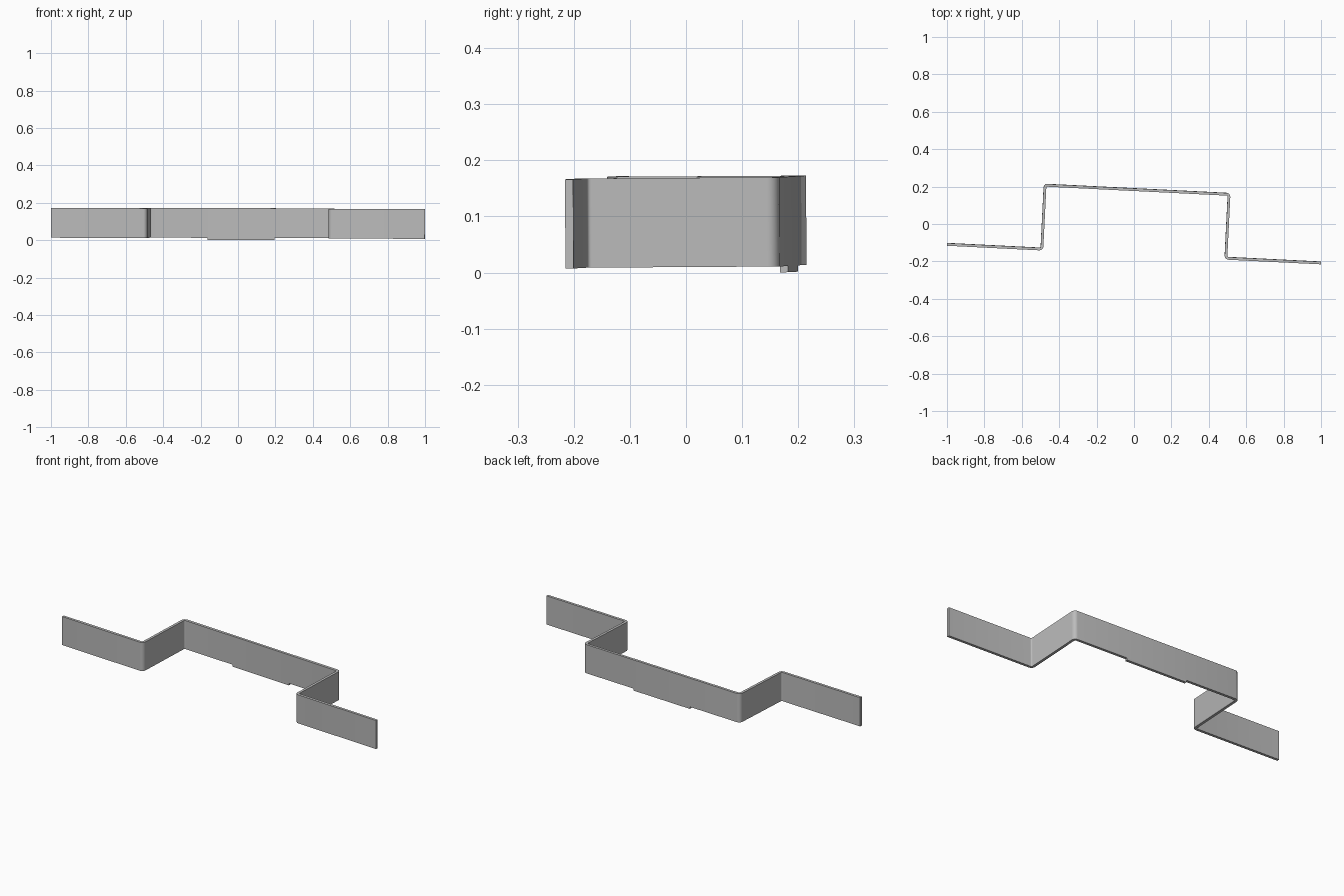
import bpy, bmesh
from mathutils import Matrix, Vector

cube = bpy.data.objects.get("Cube")
if cube:
    bpy.data.objects.remove(cube, do_unlink=True)

HEIGHT, THICK = 0.159, 0.0145
HALF_LEN, HALF_TOP, HALF_DEPTH = 1.001, 0.4925, 0.171
TAB_HALF, TAB_DROP = 0.18, 0.0112
PLACE = Vector((0.0075, 0.013, 0.0112))
TILT = (0.006, 0.003, -0.0497)

grey = bpy.data.materials.new("plain_grey")
grey.use_nodes = True
color = (0.5, 0.5, 0.5, 1)
grey.diffuse_color = color
grey.node_tree.nodes["Principled BSDF"].inputs["Base Color"].default_value = color


def add_object(name, bm):
    mesh = bpy.data.meshes.new(name)
    bm.to_mesh(mesh)
    bm.free()
    mesh.materials.append(grey)
    obj = bpy.data.objects.new(name, mesh)
    bpy.context.collection.objects.link(obj)
    obj.location = PLACE
    obj.rotation_euler = TILT
    return obj


# Bent strip: mirrored hat-shaped centreline, rounded bends, raised and thickened
half = [(HALF_TOP, HALF_DEPTH), (HALF_TOP, -HALF_DEPTH), (HALF_LEN, -HALF_DEPTH)]
path = [(-x, y) for x, y in reversed(half)] + half
bm = bmesh.new()
verts = [bm.verts.new((x, y, 0)) for x, y in path]
for a, b in zip(verts, verts[1:]):
    bm.edges.new((a, b))
bmesh.ops.bevel(bm, geom=verts[1:-1], offset=0.014, segments=5,
                profile=0.5, affect='VERTICES')
raised = bmesh.ops.extrude_edge_only(bm, edges=bm.edges[:])["geom"]
bmesh.ops.translate(bm, vec=(0, 0, HEIGHT),
                    verts=[g for g in raised if isinstance(g, bmesh.types.BMVert)])
bmesh.ops.recalc_face_normals(bm, faces=bm.faces)
strip = add_object("bent_strip", bm)
solid = strip.modifiers.new("thickness", 'SOLIDIFY')
solid.thickness = THICK
solid.offset = 0
solid.use_even_offset = True

bpy.ops.object.select_all(action='DESELECT')
strip.select_set(True)
bpy.context.view_layer.objects.active = strip
bpy.ops.object.convert(target='MESH')
bpy.ops.object.shade_smooth_by_angle(angle=0.6)

# Shallow tab under the middle span
bm = bmesh.new()
bmesh.ops.create_cube(bm, size=1, matrix=Matrix.Translation(
    (0, HALF_DEPTH, -TAB_DROP / 2)) @ Matrix.Diagonal(
    (2 * TAB_HALF, THICK, TAB_DROP, 1)))
add_object("bottom_tab", bm)
